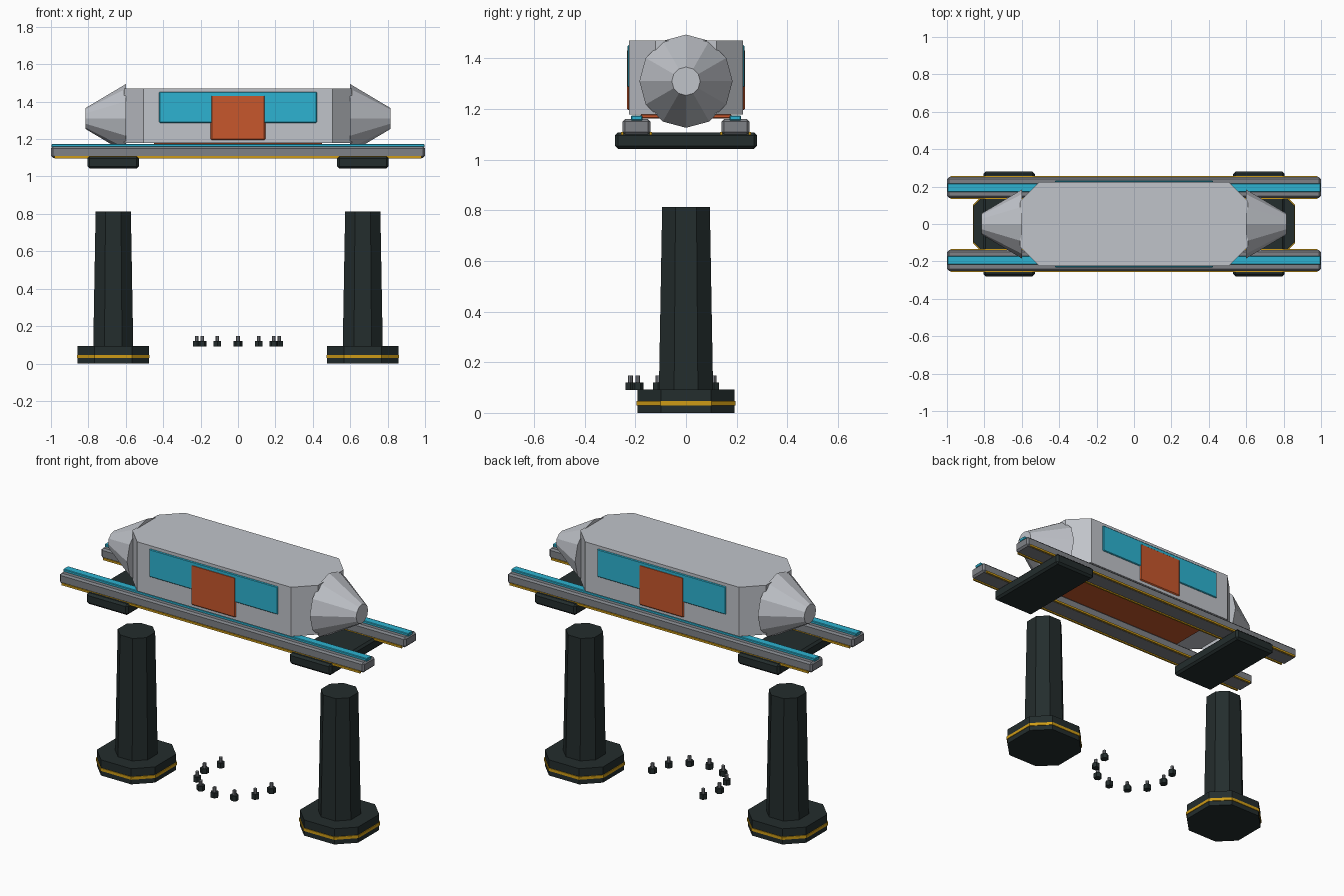
import bpy, bmesh, math
from mathutils import Matrix

if "Cube" in bpy.data.objects:
    bpy.data.objects.remove(bpy.data.objects["Cube"])


def material(name, rgb):
    m = bpy.data.materials.new(name)
    m.diffuse_color = (*rgb, 1)
    m.use_nodes = True
    m.node_tree.nodes["Principled BSDF"].inputs["Base Color"].default_value = m.diffuse_color
    return m


HULL = material("pale_grey", (0.53, 0.55, 0.59))
STEEL = material("mid_grey", (0.21, 0.22, 0.24))
DARK = material("dark_green_black", (0.017, 0.026, 0.026))
CYAN = material("cyan", (0.026, 0.45, 0.64))
ORANGE = material("burnt_orange", (0.57, 0.095, 0.025))
GOLD = material("gold", (0.62, 0.33, 0.008))


def finish(name, bm, mat, bevel=0):
    bmesh.ops.recalc_face_normals(bm, faces=bm.faces)
    mesh = bpy.data.meshes.new(name)
    bm.to_mesh(mesh)
    bm.free()
    mesh.materials.append(mat)
    ob = bpy.data.objects.new(name, mesh)
    bpy.context.collection.objects.link(ob)
    if bevel:
        mod = ob.modifiers.new("bevel", 'BEVEL')
        mod.width = bevel
        mod.segments = 1
    return ob


def box(name, x, y, z, mat, bevel=0):
    """Box from (min, max) pairs."""
    bm = bmesh.new()
    bmesh.ops.create_cube(bm, size=1)
    for v in bm.verts:
        for i, (a, b) in enumerate((x, y, z)):
            v.co[i] = (a + b) / 2 + v.co[i] * (b - a)
    return finish(name, bm, mat, bevel)


def cone(name, sides, r1, r2, depth, matrix, mat):
    bm = bmesh.new()
    bmesh.ops.create_cone(bm, cap_ends=True, segments=sides, radius1=r1,
                          radius2=r2, depth=depth, matrix=matrix)
    return finish(name, bm, mat)


def chamfered_prism(name, cx, hx, hy, cut, z0, z1, mat, top=1.0):
    """Upright block with its four corners cut off in plan, optionally tapered."""
    quarter = [(hx, hy - cut), (hx - cut, hy)]
    plan = (quarter + [(-x, y) for x, y in quarter[::-1]]
            + [(-x, -y) for x, y in quarter] + [(x, -y) for x, y in quarter[::-1]])
    bm = bmesh.new()
    low = [bm.verts.new((cx + x, y, z0)) for x, y in plan]
    high = [bm.verts.new((cx + x * top, y * top, z1)) for x, y in plan]
    bm.faces.new(low[::-1])
    bm.faces.new(high)
    for i in range(8):
        j = (i + 1) % 8
        bm.faces.new((low[i], low[j], high[j], high[i]))
    return finish(name, bm, mat)


# Cabin hull and belly panel
chamfered_prism("cabin_hull", 0, 0.61, 0.225, 0.105, 1.178, 1.47, HULL)
box("belly_panel", (-0.45, 0.45), (-0.18, 0.18), (1.162, 1.18), ORANGE, 0.004)

for s, end in ((-1, "left"), (1, "right")):
    # Nose cones, with a corner of the twelve sides pointing up
    m = Matrix.Translation((s * 0.7075, 0, 1.31)) @ Matrix.Rotation(s * math.pi / 2, 4, 'Y')
    cone(end + "_nose_cone", 12, 0.184, 0.056, 0.215, m, HULL)

    # Cross bearers under the rails
    xs = sorted((s * 0.53, s * 0.805))
    box(end + "_cross_bearer", xs, (-0.28, 0.28), (1.042, 1.108), DARK, 0.012)

    # Support pillars
    cx = s * 0.667
    chamfered_prism(end + "_pillar_base", cx, 0.191, 0.191, 0.092, 0, 0.093, DARK)
    chamfered_prism(end + "_pillar_band", cx, 0.195, 0.195, 0.094, 0.029, 0.046, GOLD)
    chamfered_prism(end + "_pillar_shaft", cx, 0.107, 0.107, 0.06, 0.09, 0.813, DARK, 0.88)

for s, side in ((-1, "front"), (1, "back")):
    def span(a, b):
        return sorted((s * a, s * b))

    # Window strip and door
    box(side + "_window", (-0.422, 0.422), span(0.222, 0.232), (1.287, 1.452), CYAN, 0.004)
    box(side + "_door", (-0.146, 0.146), span(0.222, 0.2335), (1.195, 1.435), ORANGE, 0.008)

    # Rails with glowing top strip and gold edge trims
    box(side + "_rail", (-1, 1), span(0.14, 0.25), (1.1, 1.16), STEEL, 0.01)
    box(side + "_rail_strip", (-0.997, 0.997), span(0.172, 0.217), (1.155, 1.174), CYAN, 0.003)
    for y, edge in ((0.139, "inner"), (0.251, "outer")):
        box(side + "_rail_trim_" + edge, (-0.98, 0.98), span(y - 0.005, y + 0.005),
            (1.097, 1.109), GOLD)

# Open ring of floating studs
for i in range(8):
    a = math.radians(150 + 30 * i)
    x, y = 0.22 * math.cos(a), 0.22 * math.sin(a)
    turn = Matrix.Rotation(a, 4, 'Z')
    cone(f"stud_base_{i + 1}", 6, 0.023, 0.023, 0.03,
         Matrix.Translation((x, y, 0.105)) @ turn, DARK)
    cone(f"stud_pin_{i + 1}", 8, 0.01, 0.01, 0.03,
         Matrix.Translation((x, y, 0.133)) @ turn, STEEL)
